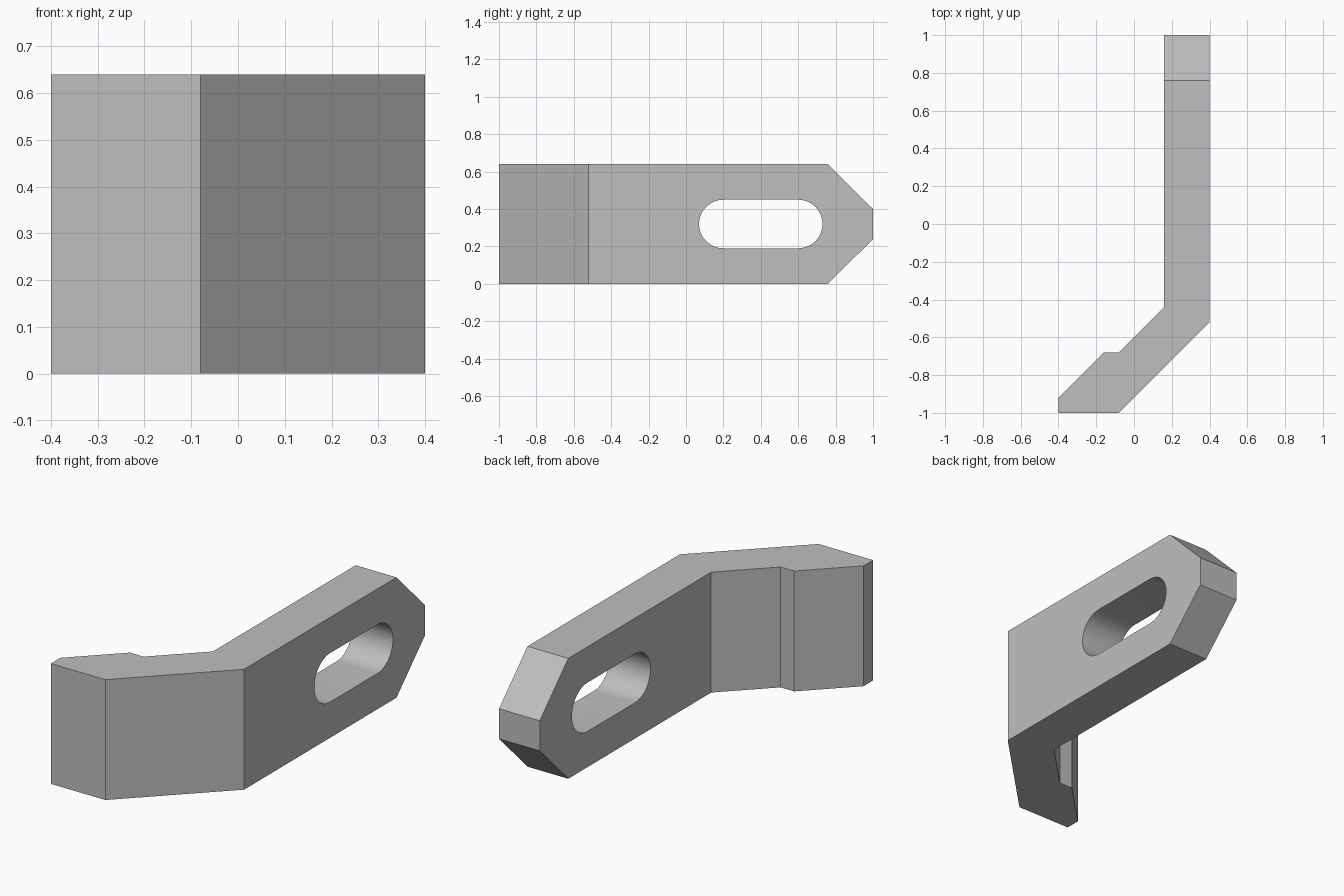
import bpy
import bmesh
from math import pi, sin, cos, radians
from mathutils import Vector

cube = bpy.data.objects.get("Cube")
if cube:
    bpy.data.objects.remove(cube, do_unlink=True)

HEIGHT = 0.64

grey = bpy.data.materials.new("plain grey")
grey.use_nodes = True
colour = (0.52, 0.52, 0.52, 1)
grey.diffuse_color = colour
grey.node_tree.nodes["Principled BSDF"].inputs["Base Color"].default_value = colour


def prism(name, points, direction, chamfers=()):
    """Extrude a closed outline along a direction, then trim it with capped planes."""
    bm = bmesh.new()
    face = bm.faces.new([bm.verts.new(p) for p in points])
    ext = bmesh.ops.extrude_face_region(bm, geom=[face])
    verts = [g for g in ext["geom"] if isinstance(g, bmesh.types.BMVert)]
    bmesh.ops.translate(bm, verts=verts, vec=direction)
    for point, normal in chamfers:
        cut = bmesh.ops.bisect_plane(bm, geom=bm.verts[:] + bm.edges[:] + bm.faces[:],
                                     plane_co=point, plane_no=normal, clear_outer=True)
        edges = [g for g in cut["geom_cut"] if isinstance(g, bmesh.types.BMEdge)]
        bmesh.ops.edgeloop_fill(bm, edges=edges)
    bmesh.ops.recalc_face_normals(bm, faces=bm.faces[:])
    mesh = bpy.data.meshes.new(name)
    bm.to_mesh(mesh)
    bm.free()
    mesh.materials.append(grey)
    obj = bpy.data.objects.new(name, mesh)
    bpy.context.collection.objects.link(obj)
    return obj


# Bent bar with a chamfered far end
profile = [(-0.4, -1), (-0.08, -1), (0.4, -0.52), (0.4, 1), (0.16, 1),
           (0.16, -0.44), (-0.08, -0.68), (-0.16, -0.68), (-0.4, -0.92)]
end_chamfers = [(Vector((0, 0.76, HEIGHT)), Vector((0, 1, 1))),
                (Vector((0, 0.76, 0)), Vector((0, 1, -1)))]
bracket = prism("bent_bracket", [(x, y, 0) for x, y in profile],
                Vector((0, 0, HEIGHT)), end_chamfers)

# Round-ended slot through the long arm
STEPS, RADIUS = 24, 0.13
outline = []
for centre, start in ((0.6, -pi / 2), (0.2, pi / 2)):
    for i in range(STEPS + 1):
        a = start + pi * i / STEPS
        outline.append((0.05, centre + RADIUS * cos(a), HEIGHT / 2 + RADIUS * sin(a)))
cutter = prism("slot_cutter", outline, Vector((0.5, 0, 0)))
cutter.hide_render = True

slot = bracket.modifiers.new("slot", 'BOOLEAN')
slot.operation = 'DIFFERENCE'
slot.solver = 'EXACT'
slot.object = cutter
bpy.ops.object.select_all(action='DESELECT')
bracket.select_set(True)
bpy.context.view_layer.objects.active = bracket
bpy.ops.object.modifier_apply(modifier=slot.name)
bpy.data.objects.remove(cutter, do_unlink=True)
bpy.ops.object.shade_smooth_by_angle(angle=radians(30))
